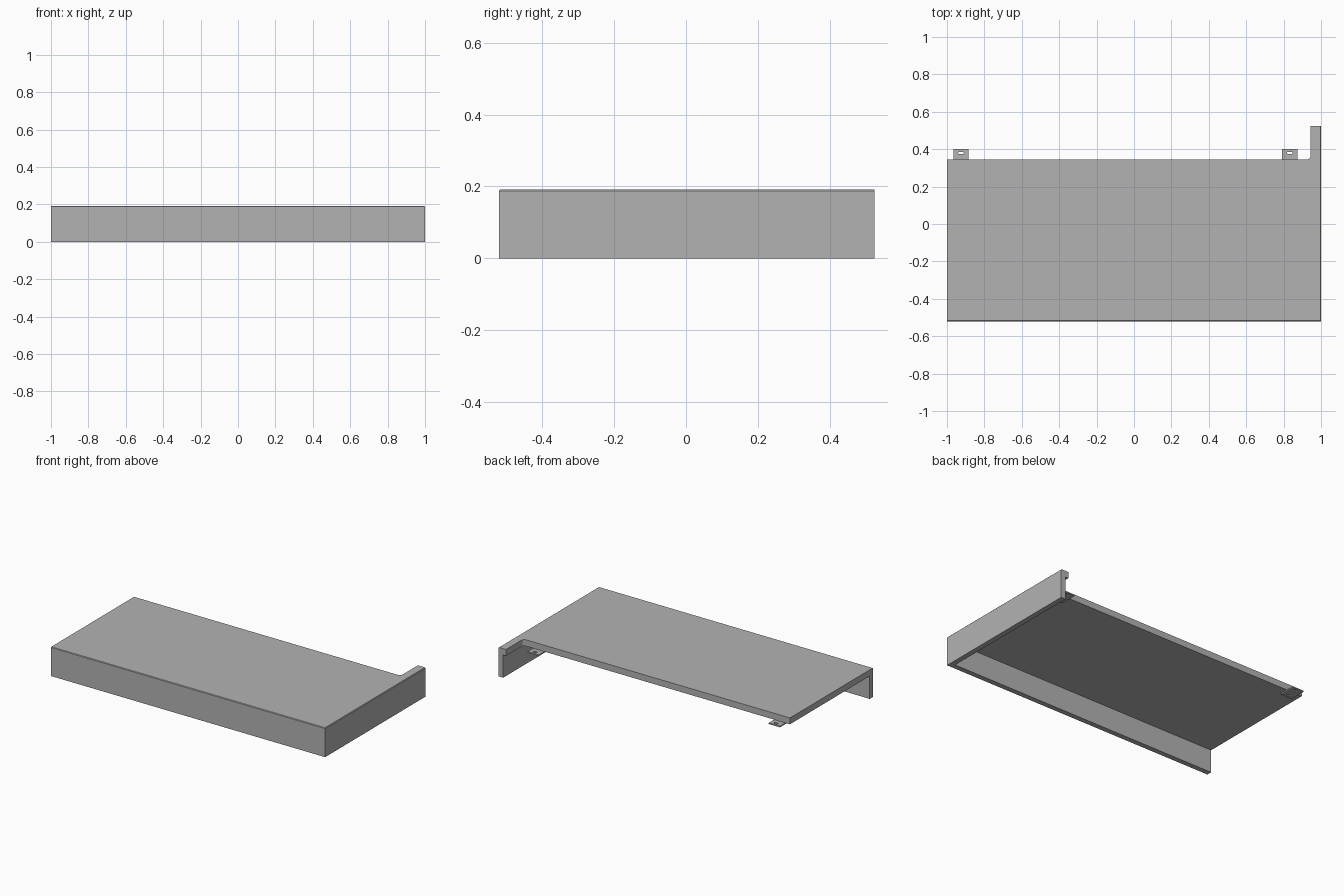
import bpy, bmesh, math

cube = bpy.data.objects.get("Cube")
if cube:
    bpy.data.objects.remove(cube, do_unlink=True)

grey = bpy.data.materials.new("Plain grey")
grey.use_nodes = True
COLOUR = (0.45, 0.45, 0.45, 1)
grey.diffuse_color = COLOUR
grey.node_tree.nodes["Principled BSDF"].inputs["Base Color"].default_value = COLOUR

FRONT, BACK, END = -0.52, 0.345, 0.525
TOP, UNDER = 0.192, 0.15
WALL, LIP, ROUND, EDGE = 0.034, 0.055, 0.022, 0.004


def extrude_outlines(name, loops, z0, z1, soft_top=False):
    """Fill the first loop (others are holes) and extrude it upward."""
    bm = bmesh.new()
    edges = []
    for loop in loops:
        verts = [bm.verts.new((x, y, z0)) for x, y in loop]
        edges += [bm.edges.new((a, b)) for a, b in zip(verts, verts[1:] + verts[:1])]
    if len(loops) == 1:
        bm.faces.new(verts)
    else:
        bmesh.ops.triangle_fill(bm, edges=edges, use_beauty=True)
    ext = bmesh.ops.extrude_face_region(bm, geom=bm.faces[:], use_keep_orig=True)
    moved = [v for v in ext["geom"] if isinstance(v, bmesh.types.BMVert)]
    bmesh.ops.translate(bm, verts=moved, vec=(0, 0, z1 - z0))
    bmesh.ops.recalc_face_normals(bm, faces=bm.faces[:])
    if soft_top:
        # Fine chamfer along the outer front and side top edges
        rim = [e for e in bm.edges if all(v.co.z > z1 - 0.001 for v in e.verts)
               and (all(v.co.y < FRONT + 0.001 for v in e.verts)
                    or all(v.co.x > 0.999 for v in e.verts))]
        bmesh.ops.bevel(bm, geom=rim, offset=EDGE, segments=1, affect='EDGES')
    mesh = bpy.data.meshes.new(name)
    bm.to_mesh(mesh)
    bm.free()
    mesh.materials.append(grey)
    obj = bpy.data.objects.new(name, mesh)
    bpy.context.collection.objects.link(obj)
    return obj


# Top slab with a narrow arm and a rounded inside corner
cx, cy = 1 - LIP - ROUND, BACK + ROUND
fillet = [(cx + ROUND * math.sin(a), cy - ROUND * math.cos(a))
          for a in (math.pi / 2 * (1 - i / 6) for i in range(7))]
slab = [(-1, FRONT), (1, FRONT), (1, END), (1 - LIP, END)] + fillet + [(-1, BACK)]
extrude_outlines("top_slab", [slab], UNDER, TOP, soft_top=True)

# Front and side skirts hanging below the slab
skirt = [(-1, FRONT), (1, FRONT), (1, END), (1 - WALL, END),
         (1 - WALL, FRONT + WALL), (-1, FRONT + WALL)]
extrude_outlines("front_and_side_skirt", [skirt], 0, UNDER)


def slot(x, y, half=0.009, r=0.006):
    """Rounded slot outline running along x."""
    pts = []
    for i in range(16):
        a = math.tau * (i + 0.5) / 16
        pts.append((x + math.copysign(half, math.cos(a)) + r * math.cos(a),
                    y + r * math.sin(a)))
    return pts


# Slotted fixing tabs under the back edge
for name, x in (("right_fixing_tab", -0.925), ("left_fixing_tab", 0.833)):
    w, y0, y1 = 0.041, BACK - 0.055, BACK + 0.056
    plate = [(x - w, y0), (x + w, y0), (x + w, y1), (x - w, y1)]
    extrude_outlines(name, [plate, slot(x, BACK + 0.035), slot(x, BACK - 0.034)],
                     UNDER - 0.008, UNDER)
